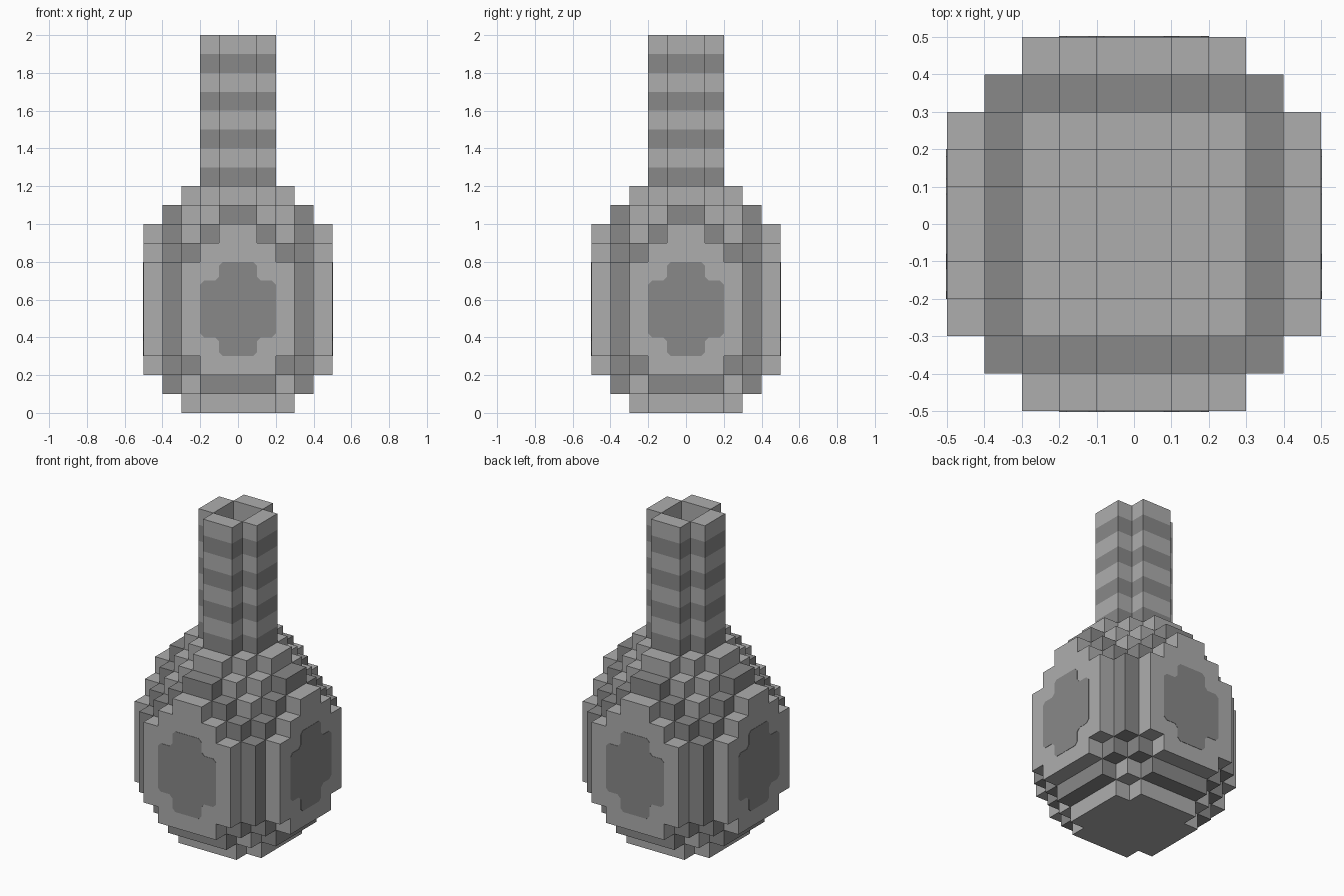
import bpy
import bmesh
import math
from mathutils import Matrix, Vector

cube = bpy.data.objects.get("Cube")
if cube:
    bpy.data.objects.remove(cube, do_unlink=True)

U = 0.1  # edge length of one block


def make_material(name, value):
    mat = bpy.data.materials.new(name)
    mat.use_nodes = True
    colour = (value, value, value, 1.0)
    mat.diffuse_color = colour
    mat.node_tree.nodes["Principled BSDF"].inputs["Base Color"].default_value = colour
    return mat


LIGHT, DARK = 0, 1
MATERIALS = [make_material("light grey", 0.42), make_material("dark grey", 0.25)]


def finish(name, bm):
    mesh = bpy.data.meshes.new(name)
    bm.to_mesh(mesh)
    bm.free()
    for mat in MATERIALS:
        mesh.materials.append(mat)
    obj = bpy.data.objects.new(name, mesh)
    bpy.context.collection.objects.link(obj)
    return obj


def ring(i):
    """Distance of a block column from the axis, 0 being innermost."""
    return i if i >= 0 else -i - 1


def block_object(name, layers, inside, colour):
    """Outer skin of all blocks for which inside(a, b, k) holds."""
    cells = {(i, j, k) for k in layers for i in range(-5, 5) for j in range(-5, 5)
             if inside(ring(i), ring(j), k)}
    bm = bmesh.new()
    for cell in sorted(cells):
        centre = Vector(cell) + Vector((0.5, 0.5, 0.5))
        for axis in range(3):
            for sign in (1, -1):
                beside = list(cell)
                beside[axis] += sign
                if tuple(beside) in cells:
                    continue
                n, u = Vector((0, 0, 0)), Vector((0, 0, 0))
                n[axis], u[(axis + 1) % 3] = sign * 0.5, 0.5
                v = n.cross(u) * 2
                corners = (-u - v, u - v, u + v, v - u)
                face = bm.faces.new([bm.verts.new((centre + n + c) * U) for c in corners])
                inward = n.x * centre.x + n.y * centre.y < 0
                face.material_index = colour(ring(cell[0]), ring(cell[1]), cell[2], inward)
    bmesh.ops.remove_doubles(bm, verts=bm.verts, dist=0.001)
    return finish(name, bm)


# Rounded body: each layer is a stepped octagon (width limit, diagonal limit)
TIERS = [(2, 3), (3, 4), (4, 5)] + [(4, 6)] * 5 + [(4, 5), (4, 4), (3, 3), (2, 2)]
block_object(
    "body", range(12),
    lambda a, b, k: max(a, b) <= TIERS[k][0] and a + b <= TIERS[k][1],
    lambda a, b, k, inward: DARK if max(a, b) == 3 else LIGHT)

# Hollow neck with notched corners and striped outer walls
block_object(
    "neck", range(12, 20),
    lambda a, b, k: a + b == 1,
    lambda a, b, k, inward: DARK if k % 2 == 0 and not inward else LIGHT)

# Stepped spot on each side: one quarter outline, mirrored twice
C = 0.02
quarter = [(0.2, 0.15 - C), (0.2 - C, 0.15), (0.1 + C, 0.15),
           (0.1, 0.15 + C), (0.1, 0.25 - C), (0.1 - C, 0.25)]
half = quarter + [(-x, z) for x, z in reversed(quarter)]
outline = half + [(x, -z) for x, z in reversed(half)]
outline = list(dict.fromkeys(outline))
for side, turn in (("front", 0), ("left", 90), ("back", 180), ("right", 270)):
    bm = bmesh.new()
    face = bm.faces.new([bm.verts.new((x, -0.499, 0.55 + z)) for x, z in outline])
    face.normal_update()
    if face.normal.y > 0:
        face.normal_flip()
    made = bmesh.ops.extrude_face_region(bm, geom=[face], use_keep_orig=True)
    moved = [g for g in made["geom"] if isinstance(g, bmesh.types.BMVert)]
    bmesh.ops.translate(bm, verts=moved, vec=(0, -0.003, 0))
    bmesh.ops.recalc_face_normals(bm, faces=bm.faces)
    for f in bm.faces:
        f.material_index = DARK
    bm.transform(Matrix.Rotation(math.radians(turn), 4, "Z"))
    finish(side + "_spot", bm)
